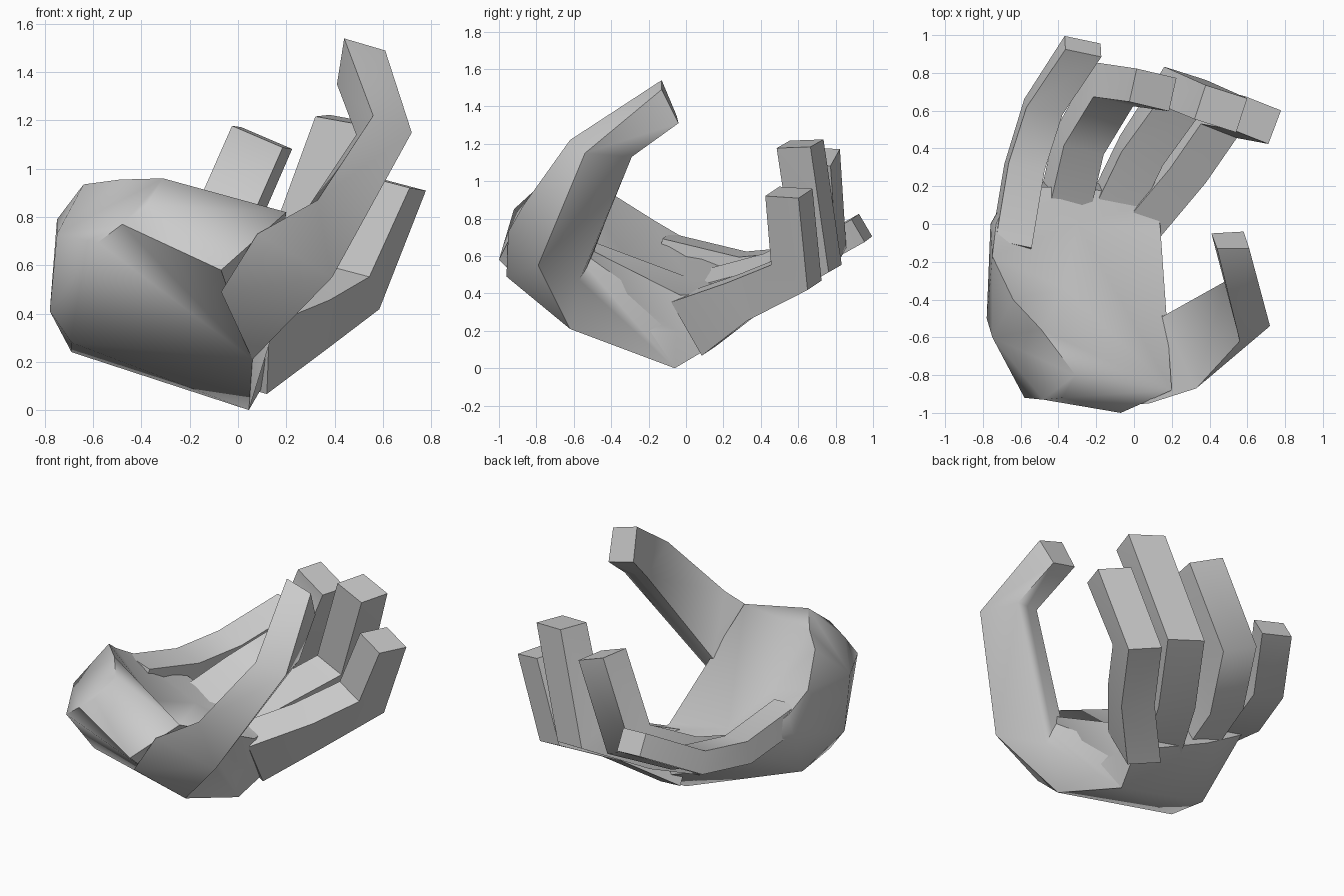
import bpy, bmesh, math
from mathutils import Vector


def loft(name, rings):
    """Skin equal-sized point rings into a closed solid, splitting quads convexly."""
    bm = bmesh.new()
    rows = [[bm.verts.new(p) for p in ring] for ring in rings]
    n = len(rows[0])
    for a, b in zip(rows, rows[1:]):
        mid = sum((v.co for v in a + b), Vector()) / (2 * n)
        for j in range(n):
            k = (j + 1) % n
            nor = (a[k].co - a[j].co).cross(b[j].co - a[j].co)
            inside = nor.dot(mid - a[j].co) * nor.dot(b[k].co - a[j].co) > 0
            if inside:
                tris = (a[j], a[k], b[j]), (a[k], b[k], b[j])
            else:
                tris = (a[j], a[k], b[k]), (a[j], b[k], b[j])
            for t in tris:
                bm.faces.new(t)
    bm.faces.new(rows[0])
    bm.faces.new(rows[-1])
    bmesh.ops.recalc_face_normals(bm, faces=bm.faces)
    mesh = bpy.data.meshes.new(name)
    bm.to_mesh(mesh)
    bm.free()
    obj = bpy.data.objects.new(name, mesh)
    bpy.context.collection.objects.link(obj)
    bpy.ops.object.select_all(action='DESELECT')
    obj.select_set(True)
    bpy.context.view_layer.objects.active = obj
    bpy.ops.object.shade_smooth_by_angle(angle=math.radians(60))
    return obj


def finger(name, width, stations):
    """Four-sided finger along a bent centre line; station = x, y, z, thickness."""
    w = Vector(width) / 2
    pts = [Vector(s[:3]) for s in stations]
    rings = []
    for i, p in enumerate(pts):
        d_in = (p - pts[max(i - 1, 0)]).normalized()
        d_out = (pts[min(i + 1, len(pts) - 1)] - p).normalized()
        depth = w.cross(d_in + d_out).normalized() * stations[i][3] / 2
        rings.append([p + w + depth, p - w + depth, p - w - depth, p + w - depth])
    return loft(name, rings)


# Palm: wrist stump, heel, edge of the back of the hand, finger webs
loft("palm", [
    [(-0.64, -0.40, 0.935), (-0.49, -0.56, 0.955), (-0.31, -0.80, 0.96), (-0.38, -0.92, 0.85),
     (-0.48, -0.93, 0.77), (-0.58, -0.92, 0.695), (-0.75, -0.60, 0.73)],
    [(-0.75, -0.17, 0.79), (-0.37, -0.34, 0.62), (0.20, -0.88, 0.82), (-0.07, -1.0, 0.58),
     (0.06, -0.62, 0.21), (-0.69, -0.48, 0.28), (-0.78, -0.50, 0.41)],
    [(-0.73, 0.0, 0.69), (-0.30, 0.0, 0.49), (0.14, -0.03, 0.39), (0.10, -0.05, 0.20),
     (0.045, -0.06, 0.0), (-0.69, -0.20, 0.24), (-0.76, 0.0, 0.58)],
    [(-0.64, 0.20, 0.59), (-0.25, 0.19, 0.45), (0.12, 0.12, 0.40), (0.15, 0.16, 0.28),
     (0.12, 0.16, 0.13), (-0.36, 0.24, 0.32), (-0.65, 0.20, 0.50)],
])

# Thumb: root in the palm, base, middle joint, tip
loft("thumb", [
    [(0.08, -0.95, 0.73), (-0.07, -0.96, 0.49), (0.06, -0.62, 0.21),
     (0.045, -0.06, 0.0), (0.10, -0.10, 0.38)],
    [(0.33, -0.87, 0.87), (0.39, -0.79, 0.55), (0.19, -0.57, 0.47),
     (0.18, -0.53, 0.54), (0.15, -0.49, 0.63)],
    [(0.56, -0.62, 1.22), (0.72, -0.54, 1.15), (0.64, -0.29, 1.13),
     (0.565, -0.295, 1.135), (0.49, -0.30, 1.14)],
    [(0.44, -0.13, 1.54), (0.61, -0.13, 1.49), (0.58, -0.04, 1.31),
     (0.495, -0.045, 1.33), (0.41, -0.05, 1.35)],
])

# Fingers
finger("index_finger", (0.19, -0.075, -0.05), [
    (0.03, 0.04, 0.235, 0.33), (0.28, 0.31, 0.38, 0.23),
    (0.47, 0.59, 0.51, 0.24), (0.65, 0.55, 0.94, 0.19)])
finger("middle_finger", (0.22, -0.07, -0.04), [
    (-0.12, 0.06, 0.30, 0.22), (0.04, 0.39, 0.42, 0.21),
    (0.25, 0.70, 0.59, 0.23), (0.46, 0.61, 1.20, 0.19)])
finger("ring_finger", (0.21, -0.05, -0.09), [
    (-0.38, 0.04, 0.39, 0.17), (-0.29, 0.43, 0.49, 0.18),
    (-0.11, 0.74, 0.65, 0.21), (0.10, 0.71, 1.13, 0.18)])
finger("little_finger", (0.19, -0.04, -0.03), [
    (-0.65, -0.12, 0.64, 0.14), (-0.58, 0.30, 0.54, 0.14),
    (-0.48, 0.62, 0.57, 0.14), (-0.27, 0.94, 0.75, 0.14)])
